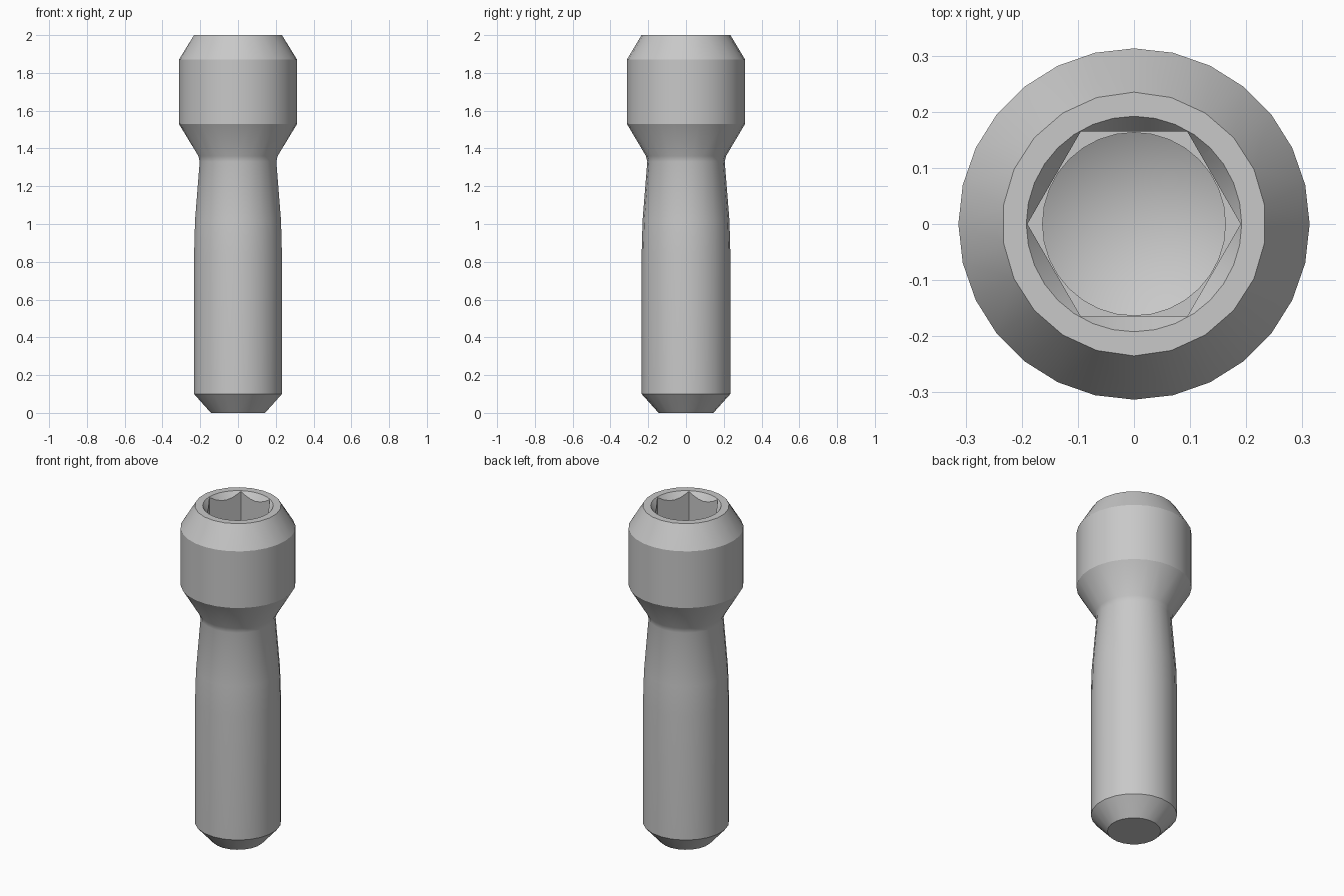
import bpy
import bmesh
from math import sin, cos, pi, radians

cube = bpy.data.objects.get("Cube")
if cube:
    bpy.data.objects.remove(cube, do_unlink=True)

steel = bpy.data.materials.new("light_grey_steel")
steel.use_nodes = True
grey = (0.58, 0.58, 0.58, 1)
steel.diffuse_color = grey
steel.node_tree.nodes["Principled BSDF"].inputs["Base Color"].default_value = grey


def add_ring(bm, radius, z, sides):
    # Every ring starts on +y
    angles = [pi / 2 + 2 * pi * i / sides for i in range(sides)]
    return [bm.verts.new((radius * cos(a), radius * sin(a), z)) for a in angles]


def join_rings(bm, low, high):
    # Quads between equal rings, otherwise triangles stepped around by angle
    n, m = len(low), len(high)
    if n == m:
        for i in range(n):
            j = (i + 1) % n
            bm.faces.new((low[i], low[j], high[j], high[i]))
        return
    i = j = 0
    while i < n or j < m:
        a, b = low[i % n], high[j % m]
        if j == m or (i < n and (i + 1) * m <= (j + 1) * n):
            i += 1
            bm.faces.new((a, low[i % n], b))
        else:
            j += 1
            bm.faces.new((a, high[j % m], b))


def lathe(name, profile, tip_z=None):
    bm = bmesh.new()
    rings = [add_ring(bm, *p) for p in profile]
    for low, high in zip(rings, rings[1:]):
        join_rings(bm, low, high)
    bm.faces.new(rings[-1])
    if tip_z is None:
        bm.faces.new(rings[0][::-1])
    else:
        tip = bm.verts.new((0, 0, tip_z))
        base = rings[0]
        for i, v in enumerate(base):
            bm.faces.new((tip, base[(i + 1) % len(base)], v))
    bmesh.ops.recalc_face_normals(bm, faces=bm.faces)
    mesh = bpy.data.meshes.new(name)
    bm.to_mesh(mesh)
    bm.free()
    mesh.materials.append(steel)
    obj = bpy.data.objects.new(name, mesh)
    bpy.context.collection.objects.link(obj)
    return obj


# Bolt body: chamfered end, shaft, slim neck, flared head
SHAFT, HEAD, BORE = 22, 28, 32
bolt = lathe("socket_bolt", [
    (0.145, 0, SHAFT), (0.235, 0.1, SHAFT), (0.235, 0.84, SHAFT),
    (0.23, 1.02, SHAFT), (0.205, 1.33, SHAFT), (0.212, 1.36, SHAFT),
    (0.313, 1.53, HEAD), (0.313, 1.87, HEAD), (0.235, 2.0, SHAFT)])

# Socket cutters: hexagon, then countersunk bore with a conical floor
hexagon = lathe("hexagon_cutter", [(0.19, 1.7, 6), (0.19, 2.1, 6)])
for v in hexagon.data.vertices:
    v.co.x, v.co.y = v.co.y, -v.co.x
bore = lathe("bore_cutter", [
    (0.163, 1.69, BORE), (0.163, 1.96, BORE),
    (0.192, 2.0, BORE), (0.228, 2.05, BORE)], tip_z=1.6)

bpy.ops.object.select_all(action="DESELECT")
bpy.context.view_layer.objects.active = bolt
bolt.select_set(True)
for cutter in (hexagon, bore):
    cutter.hide_render = True
    cut = bolt.modifiers.new("socket", "BOOLEAN")
    cut.operation = "DIFFERENCE"
    cut.solver = "EXACT"
    cut.object = cutter
    bpy.ops.object.modifier_apply(modifier=cut.name)
    bpy.data.objects.remove(cutter, do_unlink=True)

bpy.ops.object.shade_smooth_by_angle(angle=radians(27))
